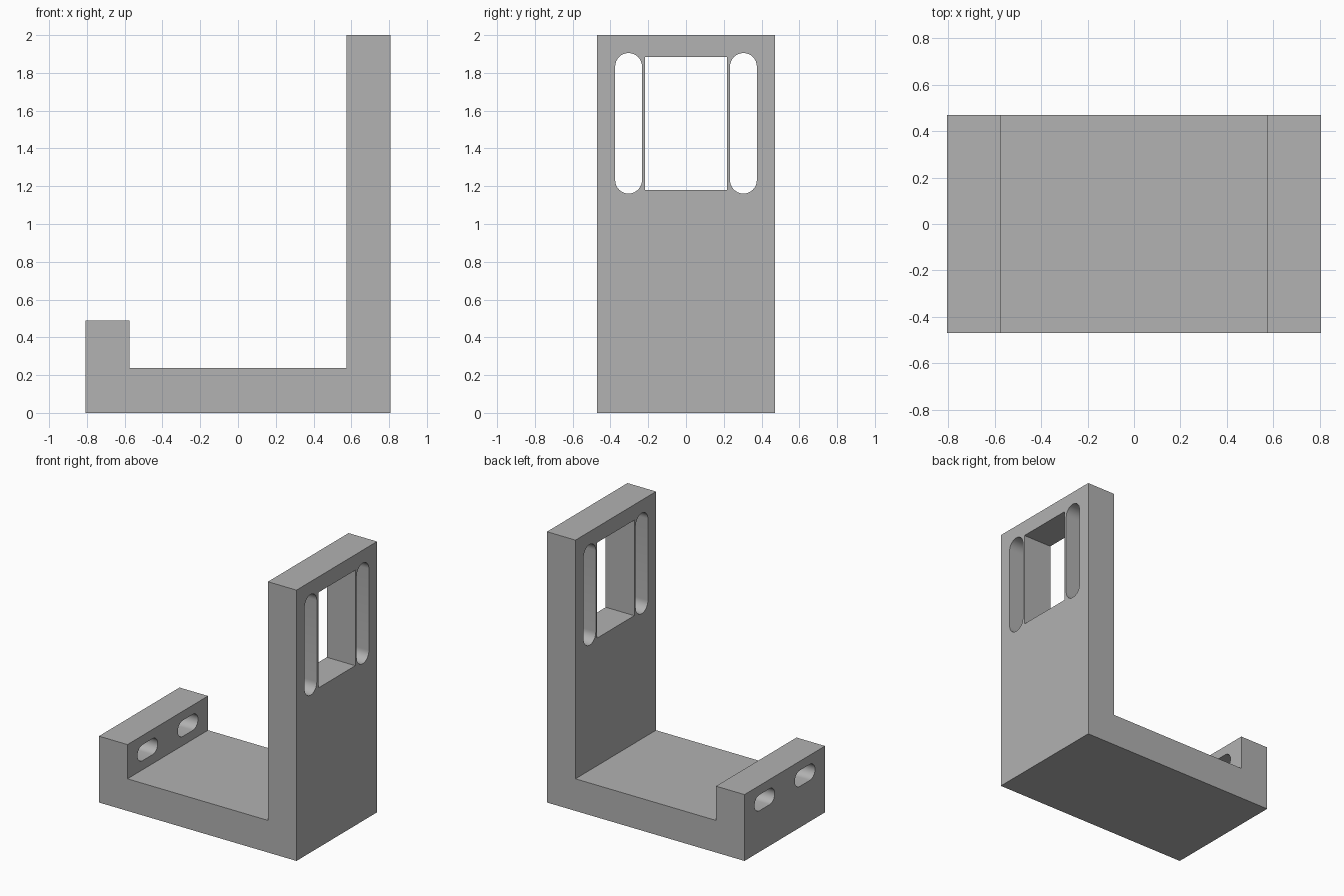
import bpy, bmesh, math
from mathutils import Vector

cube = bpy.data.objects.get("Cube")
if cube:
    bpy.data.objects.remove(cube, do_unlink=True)

grey = bpy.data.materials.new("plain grey")
grey.use_nodes = True
colour = (0.445, 0.445, 0.445, 1)
grey.diffuse_color = colour
grey.node_tree.nodes["Principled BSDF"].inputs["Base Color"].default_value = colour


def prism(name, points, direction):
    """Extrude a closed outline of 3D points along a direction."""
    bm = bmesh.new()
    face = bm.faces.new([bm.verts.new(p) for p in points])
    new = bmesh.ops.extrude_face_region(bm, geom=[face])["geom"]
    moved = [v for v in new if isinstance(v, bmesh.types.BMVert)]
    bmesh.ops.translate(bm, verts=moved, vec=Vector(direction))
    bmesh.ops.recalc_face_normals(bm, faces=bm.faces)
    mesh = bpy.data.meshes.new(name)
    bm.to_mesh(mesh)
    bm.free()
    mesh.materials.append(grey)
    obj = bpy.data.objects.new(name, mesh)
    bpy.context.collection.objects.link(obj)
    return obj


def slot_outline(y, z, half_y, half_z, steps=16):
    """Rounded-end slot as (y, z) points, long in either direction."""
    r = min(half_y, half_z)
    upright = half_z > half_y
    dy, dz = half_y - r, half_z - r
    start = 0 if upright else -math.pi / 2
    outline = []
    for end in (1, -1):
        for i in range(steps + 1):
            a = start + math.pi * i / steps
            outline.append((y + end * (dy + r * math.cos(a)),
                            z + end * (dz + r * math.sin(a))))
    return outline


def cut(body, x, width, outline):
    """Cut an outline in the YZ plane through the body along X."""
    cutter = prism("cutter", [(x, y, z) for y, z in outline], (width, 0, 0))
    cutter.hide_render = True
    mod = body.modifiers.new("opening", 'BOOLEAN')
    mod.operation = 'DIFFERENCE'
    mod.solver = 'EXACT'
    mod.object = cutter
    bpy.context.view_layer.objects.active = body
    bpy.ops.object.modifier_apply(modifier=mod.name)
    bpy.data.objects.remove(cutter, do_unlink=True)


# Bracket body: floor, tall wall and low lip in one side profile
X, INNER, Y = 0.807, 0.574, 0.47
FLOOR, LIP, TOP = 0.237, 0.49, 2.0
profile = [(-X, 0), (X, 0), (X, TOP), (INNER, TOP),
           (INNER, FLOOR), (-INNER, FLOOR), (-INNER, LIP), (-X, LIP)]
bracket = prism("bracket", [(x, -Y, z) for x, z in profile], (0, 2 * Y, 0))

# Window in the tall wall
w, low, high = 0.216, 1.18, 1.885
cut(bracket, 0.4, 0.6, [(-w, low), (w, low), (w, high), (-w, high)])

# Upright slots beside the window, and sideways slots through the lip
for side in (-1, 1):
    cut(bracket, 0.4, 0.6, slot_outline(side * 0.304, 1.533, 0.071, 0.372))
    cut(bracket, -1.0, 0.6, slot_outline(side * 0.235, 0.363, 0.118, 0.059))

# Smooth slot ends, sharp corners elsewhere
bpy.ops.object.select_all(action='DESELECT')
bracket.select_set(True)
bpy.context.view_layer.objects.active = bracket
bpy.ops.object.shade_smooth_by_angle(angle=math.radians(30))
